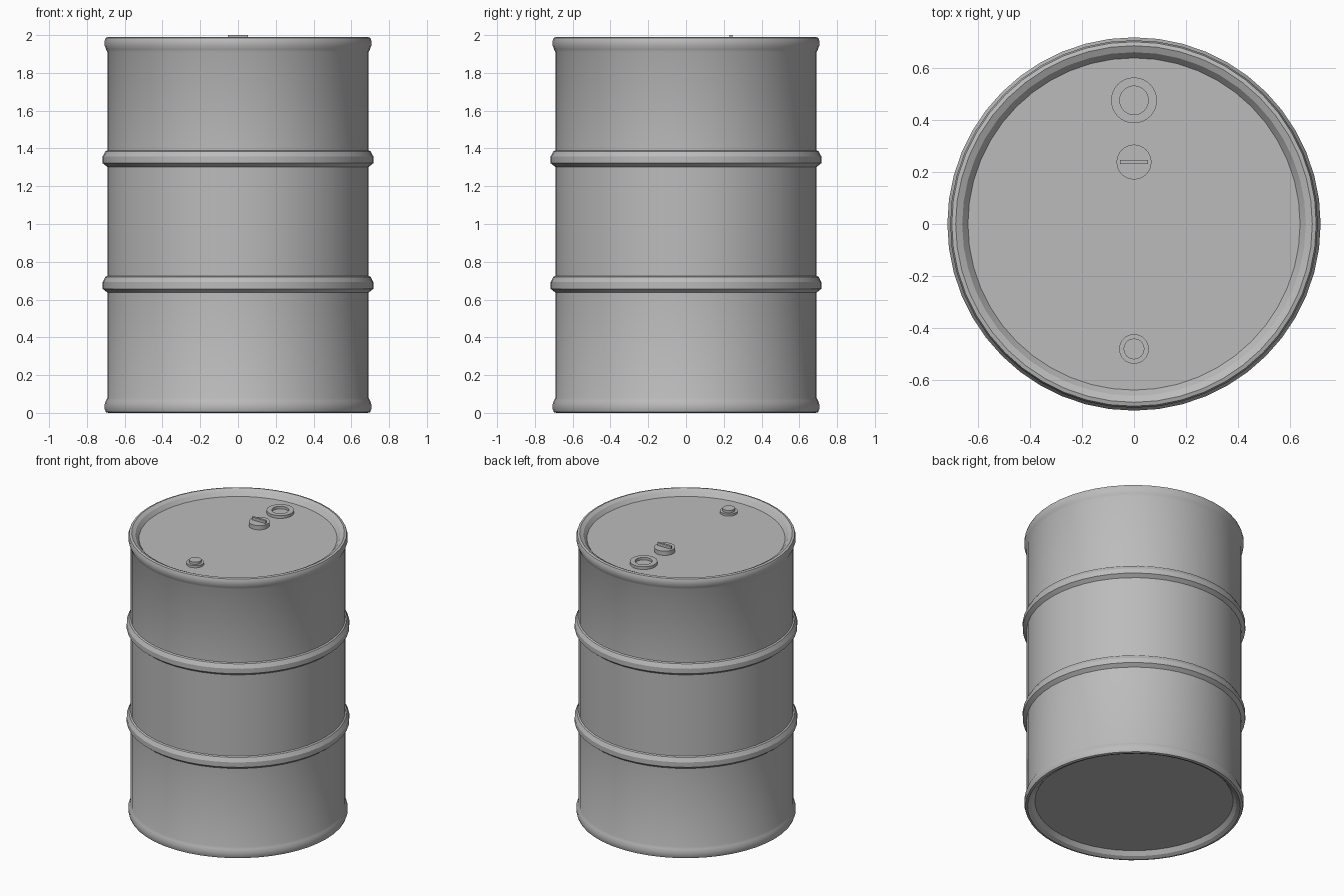
import bpy, math

cube = bpy.data.objects.get("Cube")
if cube:
    bpy.data.objects.remove(cube, do_unlink=True)

steel = bpy.data.materials.new("grey steel")
steel.use_nodes = True
grey = (0.5, 0.5, 0.5, 1)
steel.diffuse_color = grey
steel.node_tree.nodes["Principled BSDF"].inputs["Base Color"].default_value = grey

LID = 1.95


def lathe(name, profile, sides, y=0, z=0):
    """Spin (radius, height) points about z; close both ends with caps."""
    verts, faces = [], []
    for r, h in profile:
        for i in range(sides):
            a = math.tau * i / sides
            verts.append((r * math.cos(a), r * math.sin(a), h))
    for k in range(len(profile) - 1):
        for i in range(sides):
            j = (i + 1) % sides
            a, b = k * sides, (k + 1) * sides
            faces.append((a + i, a + j, b + j, b + i))
    faces.append(tuple(reversed(range(sides))))
    faces.append(tuple(range(len(verts) - sides, len(verts))))
    mesh = bpy.data.meshes.new(name)
    mesh.from_pydata(verts, [], faces)
    obj = bpy.data.objects.new(name, mesh)
    obj.location = (0, y, z)
    finish(obj)
    return obj


def finish(obj):
    if obj.name not in bpy.context.collection.objects:
        bpy.context.collection.objects.link(obj)
    obj.data.materials.append(steel)
    bpy.ops.object.select_all(action="DESELECT")
    obj.select_set(True)
    bpy.context.view_layer.objects.active = obj
    bpy.ops.object.shade_smooth_by_angle(angle=math.radians(25))


# Drum shell: recessed ends, rolled rims and two raised hoops
rim = [(0.638, 0.04), (0.66, 0.012), (0.685, 0.0), (0.7, 0.004),
       (0.706, 0.02), (0.706, 0.045), (0.699, 0.065), (0.692, 0.08)]
hoop = [(0.692, -0.043), (0.717, -0.023), (0.717, 0.012), (0.702, 0.04), (0.692, 0.045)]
shell = [(r, h) for r, h in rim]
for centre in (0.68, 1.345):
    shell += [(r, centre + h) for r, h in hoop]
shell += [(r, 1.99 - h) for r, h in reversed(rim)]
lathe("drum_shell", shell, 48)

# Large filler ring with a sunken centre
lathe("filler_ring", [(0.088, -0.005), (0.088, 0.02), (0.055, 0.02), (0.055, 0.002)], 32, 0.475, LID)

# Bung with a grip bar
lathe("bung", [(0.067, -0.005), (0.067, 0.03)], 32, 0.238, LID)
bpy.ops.mesh.primitive_cube_add(size=1, location=(0, 0.238, 1.985))
bar = bpy.context.object
bar.name = "bung_grip"
bar.scale = (0.106, 0.015, 0.03)
finish(bar)

# Small vent plug on a washer
lathe("vent_washer", [(0.057, -0.005), (0.057, 0.015)], 32, -0.48, LID)
lathe("vent_plug", [(0.04, 0.01), (0.04, 0.032)], 24, -0.48, LID)
